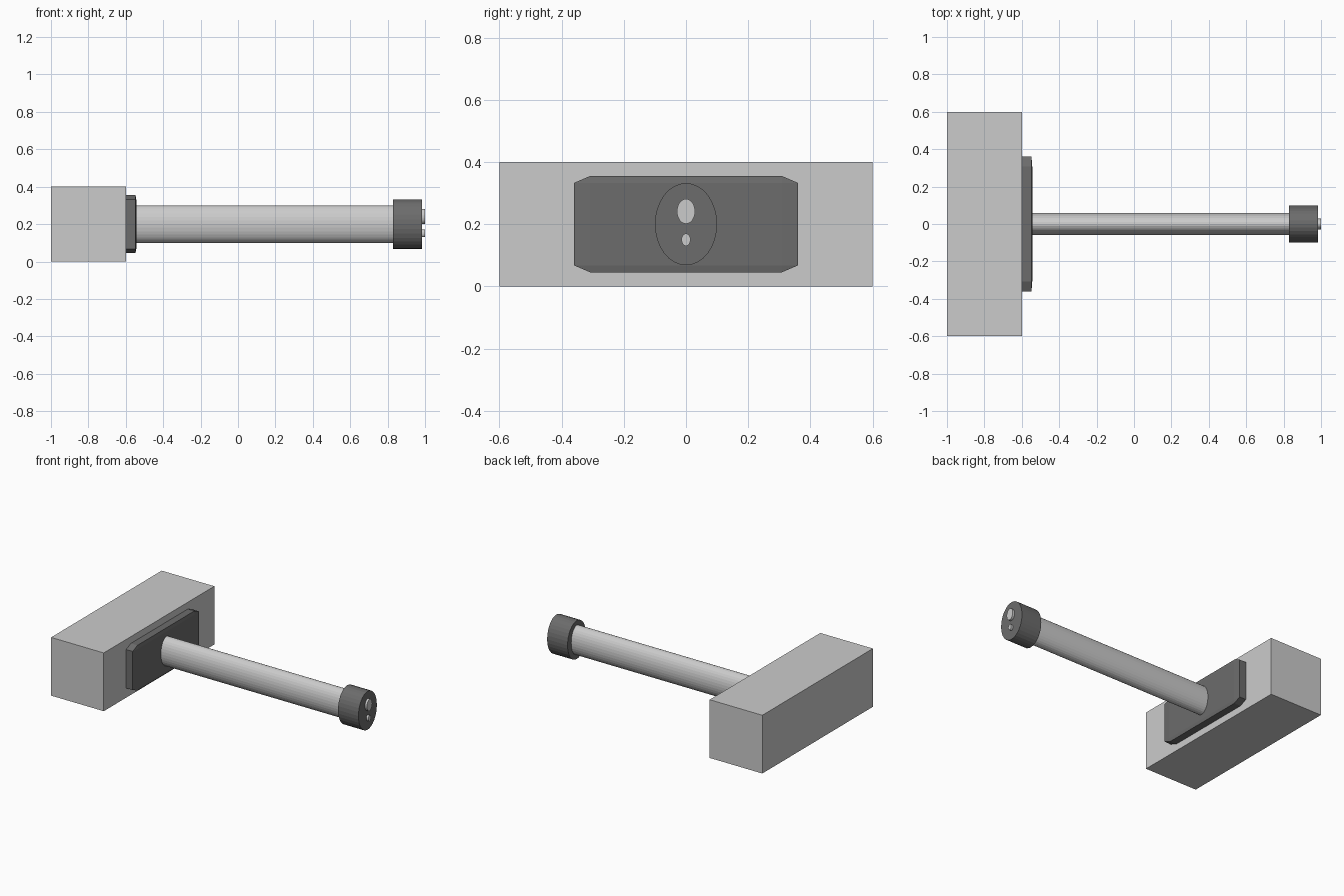
import bpy, bmesh
from mathutils import Matrix
from math import pi

if "Cube" in bpy.data.objects:
    bpy.data.objects.remove(bpy.data.objects["Cube"])

dark = bpy.data.materials.new("dark_grey")
dark.diffuse_color = (0.15, 0.15, 0.15, 1)
dark.use_nodes = True
dark.node_tree.nodes["Principled BSDF"].inputs["Base Color"].default_value = dark.diffuse_color


def finish(bm, name, x0, x1, sy, sz, z, mat=None):
    """Scale a unit shape to its x span and y/z size, then link it."""
    bmesh.ops.transform(bm, verts=bm.verts,
                        matrix=Matrix.Translation(((x0 + x1) / 2, 0, z))
                        @ Matrix.Diagonal((x1 - x0, sy, sz, 1)))
    mesh = bpy.data.meshes.new(name)
    bm.to_mesh(mesh)
    bm.free()
    obj = bpy.data.objects.new(name, mesh)
    bpy.context.collection.objects.link(obj)
    if mat:
        mesh.materials.append(mat)
    return obj


def box(name, *args, bevel=0, mat=None):
    bm = bmesh.new()
    bmesh.ops.create_cube(bm, size=1)
    if bevel:
        bmesh.ops.bevel(bm, geom=bm.edges[:], offset=bevel, segments=1,
                        affect='EDGES', profile=0.5)
    return finish(bm, name, *args, mat)


def oval_rod(name, *args, mat=None):
    bm = bmesh.new()
    bmesh.ops.create_cone(bm, cap_ends=True, segments=32, radius1=0.5, radius2=0.5,
                          depth=1, matrix=Matrix.Rotation(pi / 2, 4, 'Y'))
    return finish(bm, name, *args, mat)


# Head block and chamfered mounting plate
box("head_block", -1, -0.6, 1.2, 0.4, 0.2)
box("mounting_plate", -0.602, -0.544, 0.72, 0.31, 0.2, bevel=0.072, mat=dark)

# Oval handle with its end cap
oval_rod("handle", -0.56, 0.84, 0.12, 0.2, 0.2)
oval_rod("end_cap", 0.83, 0.985, 0.2, 0.264, 0.2, mat=dark)

# Two studs on the end cap
oval_rod("large_stud", 0.96, 1.0, 0.058, 0.08, 0.241)
oval_rod("small_stud", 0.96, 1.0, 0.029, 0.04, 0.15)
